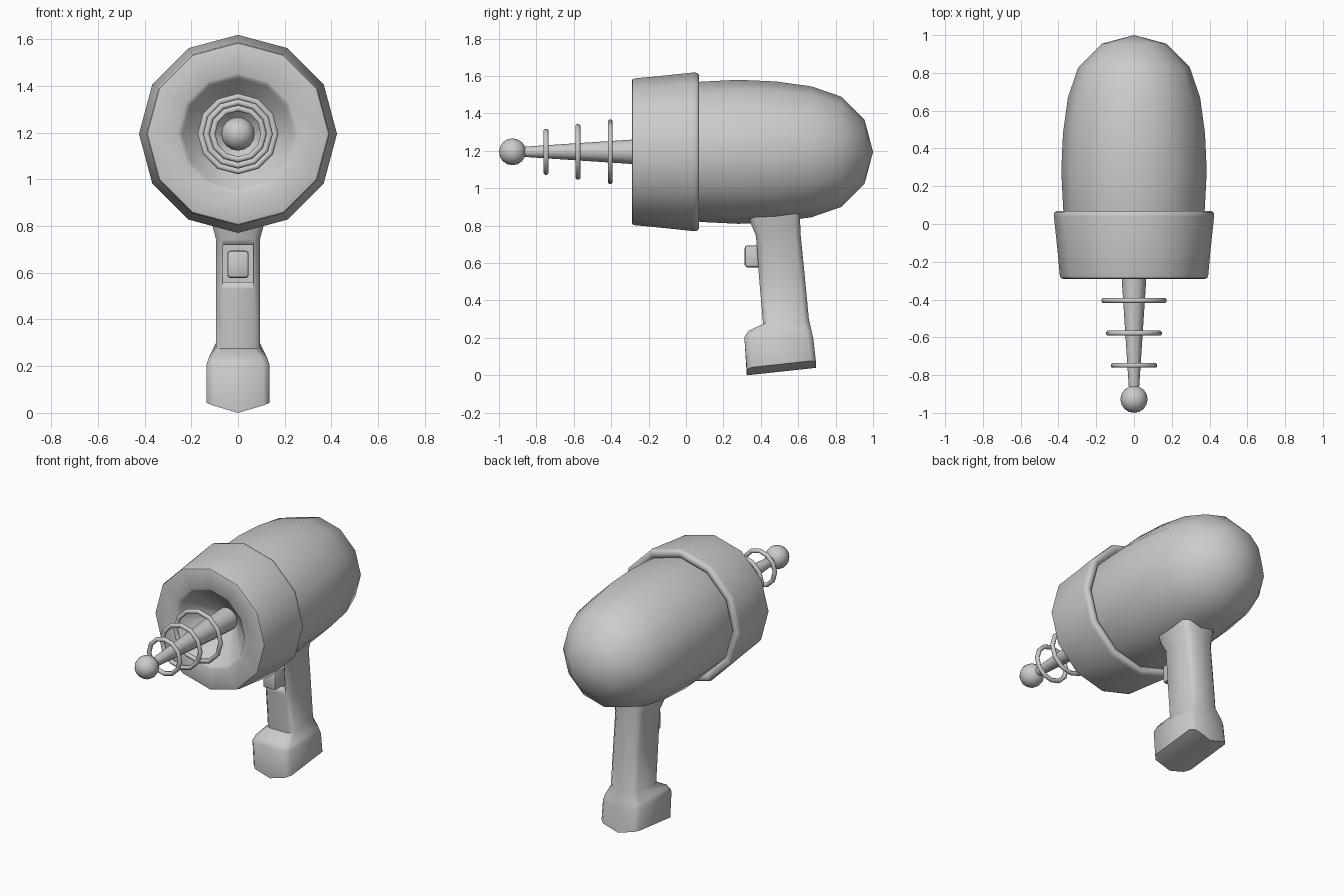
import bpy, bmesh, math

if "Cube" in bpy.data.objects:
    bpy.data.objects.remove(bpy.data.objects["Cube"])

CZ = 1.195  # height of the barrel axis


def finish(name, bm, angle):
    bmesh.ops.remove_doubles(bm, verts=bm.verts, dist=1e-5)
    bmesh.ops.recalc_face_normals(bm, faces=bm.faces)
    me = bpy.data.meshes.new(name)
    bm.to_mesh(me)
    bm.free()
    ob = bpy.data.objects.new(name, me)
    bpy.context.collection.objects.link(ob)
    bpy.ops.object.select_all(action='DESELECT')
    ob.select_set(True)
    bpy.context.view_layer.objects.active = ob
    bpy.ops.object.shade_smooth_by_angle(angle=math.radians(angle))
    return ob


def lathe(name, profile, closed=False, seg=12, angle=50):
    """Spin (radius, y) points around the barrel axis."""
    bm = bmesh.new()
    rings = []
    for r, y in profile:
        if r == 0:
            rings.append([bm.verts.new((0, y, CZ))] * seg)
        else:
            rings.append([bm.verts.new((r * math.sin(a), y, CZ + r * math.cos(a)))
                          for a in (2 * math.pi * i / seg for i in range(seg))])
    if closed:
        rings.append(rings[0])
    for a, b in zip(rings, rings[1:]):
        for i in range(seg):
            j = (i + 1) % seg
            bm.faces.new(list(dict.fromkeys((a[i], a[j], b[j], b[i]))))
    return finish(name, bm, angle)


def box(name, size, loc, bevel=0.0):
    bm = bmesh.new()
    bmesh.ops.create_cube(bm, size=1)
    for v in bm.verts:
        v.co = [c * s + o for c, s, o in zip(v.co, size, loc)]
    if bevel:
        bmesh.ops.bevel(bm, geom=bm.edges[:], offset=bevel, segments=2,
                        profile=0.5, affect='EDGES')
    return finish(name, bm, 40)


# Rounded rear housing
lathe("body", [(.368, .04), (.375, .08), (.385, .28), (.376, .48), (.35, .67),
               (.295, .83), (.17, .955), (0, 1.0)])

# Front collar with conical recess
lathe("collar", [(.05, -.09), (.236, -.268), (.245, -.28), (.258, -.287),
                 (.375, -.29), (.388, -.286), (.393, -.27), (.404, -.15),
                 (.424, .04), (.422, .06), (.41, .07), (.385, .068), (.368, .05)])

# Tapered emitter rod, ball tip and three rings
lathe("emitter_rod", [(.072, -.07), (.065, -.29), (.027, -.87)])
R = .072
lathe("ball_tip", [(R * math.sin(math.pi * k / 8) if 0 < k < 8 else 0,
                    -.928 - R * math.cos(math.pi * k / 8)) for k in range(9)], seg=16)
for n, (y, r) in enumerate([(-.405, .174), (-.578, .15), (-.748, .124)]):
    t = .014
    lathe(f"ring_{n + 1}", [(r - t + t * math.cos(math.pi * k / 4 + math.pi / 8),
                             y + t * math.sin(math.pi * k / 4 + math.pi / 8))
                            for k in range(8)], closed=True)

# Grip: sections of (front y, front z, back y, back z, half width, keel drop)
sections = [(.32, .92, .61, .92, .12, 0), (.345, .815, .61, .835, .114, 0),
            (.374, .745, .612, .76, .095, 0), (.39, .53, .634, .54, .095, 0),
            (.412, .275, .657, .30, .095, 0), (.335, .237, .672, .235, .125, 0),
            (.312, .205, .68, .20, .135, 0), (.325, .04, .695, .08, .135, .04)]
bm = bmesh.new()
rings = []
for yf, zf, yb, zb, w, keel in sections:
    c = .028
    d = c / (yb - yf)
    pts = [(0, 0), (w - c, 0), (w, d), (w, 1 - d), (w - c, 1),
           (0, 1), (c - w, 1), (-w, 1 - d), (-w, d), (c - w, 0)]
    rings.append([bm.verts.new((x, yf + t * (yb - yf),
                                zf + t * (zb - zf) - keel * (1 - abs(x) / w)))
                  for x, t in pts])
for a, b in zip(rings, rings[1:]):
    for i in range(10):
        j = (i + 1) % 10
        bm.faces.new((a[i], a[j], b[j], b[i]))
bm.faces.new(rings[0])
bm.faces.new(rings[-1][:6])
bm.faces.new(rings[-1][5:] + rings[-1][:1])
grip = finish("grip", bm, 50)

# Trigger well cut into the grip
well = box("trigger_well_cutter", (.13, .10, .16), (0, .375, .64))
well.hide_render = True
well.display_type = 'WIRE'
cut = grip.modifiers.new("trigger_well", 'BOOLEAN')
cut.operation = 'DIFFERENCE'
cut.object = well
cut.solver = 'EXACT'
bpy.context.view_layer.objects.active = grip
bpy.ops.object.modifier_apply(modifier=cut.name)
bpy.data.objects.remove(well)

# Trigger
box("trigger", (.092, .12, .118), (0, .374, .636), .014)
